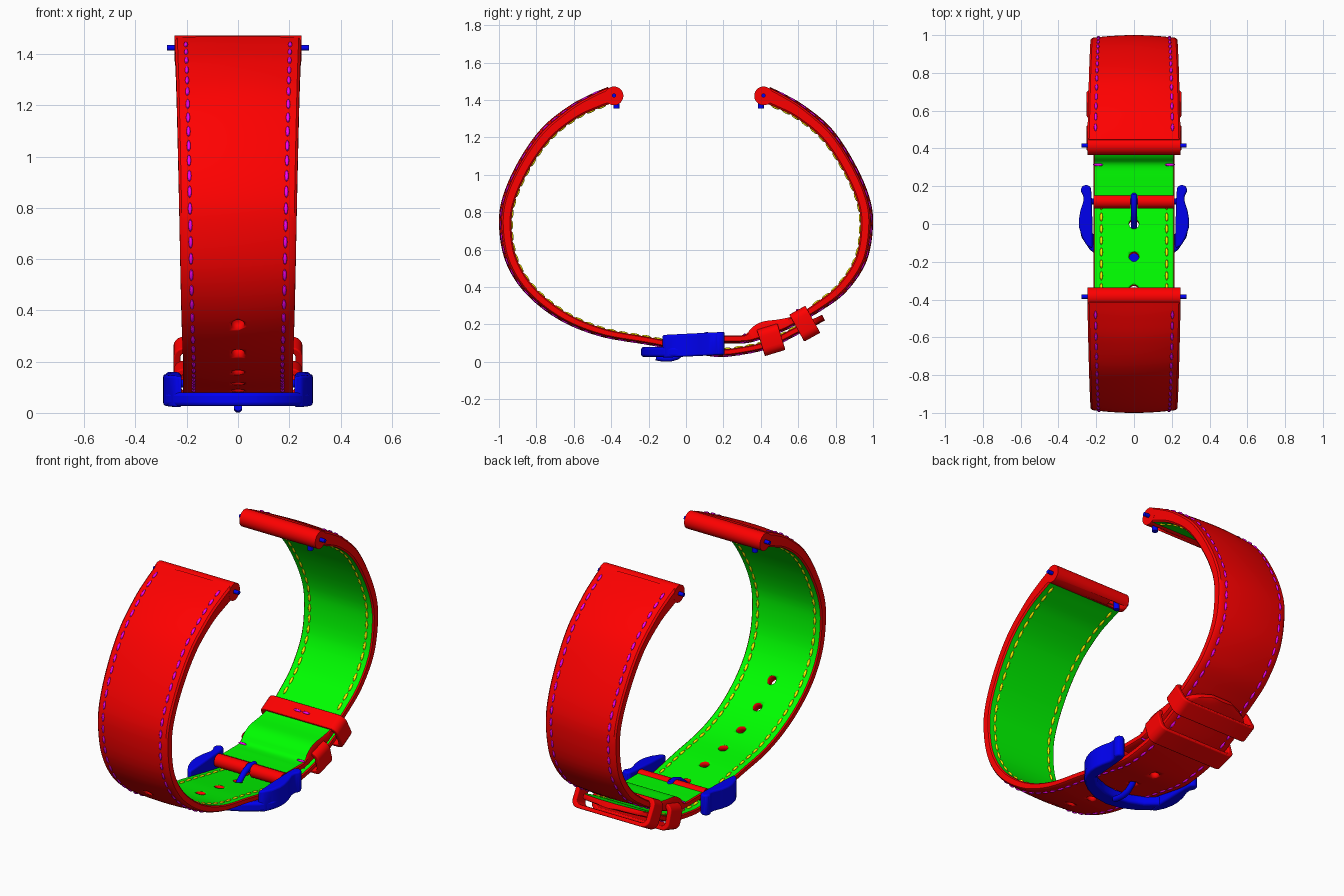
import bpy, bmesh, math
from mathutils import Matrix, Vector

if "Cube" in bpy.data.objects:
    bpy.data.objects.remove(bpy.data.objects["Cube"])


def material(name, rgb):
    m = bpy.data.materials.new(name)
    m.diffuse_color = (*rgb, 1)
    m.use_nodes = True
    m.node_tree.nodes["Principled BSDF"].inputs["Base Color"].default_value = m.diffuse_color
    return m


RED = material("leather", (1, 0, 0))
GREEN = material("lining", (0, 1, 0))
BLUE = material("metal", (0, 0, 0.9))
MAGENTA = material("outer_thread", (0.9, 0, 0.9))
YELLOW = material("inner_thread", (1, 0.9, 0))


def finish(bm, name, *mats, bevel=0):
    bmesh.ops.recalc_face_normals(bm, faces=bm.faces)
    me = bpy.data.meshes.new(name)
    bm.to_mesh(me)
    bm.free()
    ob = bpy.data.objects.new(name, me)
    bpy.context.collection.objects.link(ob)
    for m in mats:
        me.materials.append(m)
    if bevel:
        b = ob.modifiers.new("bevel", 'BEVEL')
        b.width, b.segments = bevel, 3
    bpy.ops.object.select_all(action='DESELECT')
    bpy.context.view_layer.objects.active = ob
    ob.select_set(True)
    bpy.ops.object.shade_smooth_by_angle(angle=math.radians(35))
    return ob


def cut(ob, cutter):
    b = ob.modifiers.new("cut", 'BOOLEAN')
    b.operation, b.solver, b.object = 'DIFFERENCE', 'EXACT', cutter
    cutter.hide_render = True
    bpy.context.view_layer.objects.active = ob
    bpy.ops.object.modifier_move_to_index(modifier="cut", index=0)
    bpy.ops.object.modifier_apply(modifier="cut")
    bpy.data.objects.remove(cutter)


def rod(bm, a, b, r, seg=24):
    a, b = Vector(a), Vector(b)
    rot = (b - a).to_track_quat('Z', 'Y').to_matrix().to_4x4()
    bmesh.ops.create_cone(bm, cap_ends=True, segments=seg, radius1=r, radius2=r,
                          depth=(b - a).length, matrix=Matrix.Translation((a + b) / 2) @ rot)


def loft(bm, rings, closed=False):
    vs = [[bm.verts.new(p) for p in ring] for ring in rings]
    n, faces = len(vs[0]), []
    for a, b in zip(vs, vs[1:] + vs[:1] if closed else vs[1:]):
        faces.append([bm.faces.new((a[i], a[(i + 1) % n], b[(i + 1) % n], b[i])) for i in range(n)])
    if not closed:
        bm.faces.new(vs[0])
        bm.faces.new(vs[-1])
    return faces


class Path:
    """Smooth curve in the side plane: y, z, outer and inner thickness."""
    def __init__(self, pts, sign, tip):
        P = [Vector(p) for p in pts]
        P = [2 * P[0] - P[1]] + P + [2 * P[-1] - P[-2]]
        self.q, self.sign, self.tip = [], sign, tip
        for a, b, c, d in zip(P, P[1:], P[2:], P[3:]):
            for k in range(16):
                t = k / 16
                self.q.append(0.5 * (2 * b + (c - a) * t + (2 * a - 5 * b + 4 * c - d) * t * t
                                     + (3 * b - a - 3 * c + d) * t ** 3))
        self.q.append(P[-2])
        self.s = [0]
        for a, b in zip(self.q, self.q[1:]):
            self.s.append(self.s[-1] + (b - a).to_2d().length)
        self.length = self.s[-1]

    def at(self, s):
        i = next((k for k in range(len(self.s) - 2) if self.s[k + 1] >= s), len(self.s) - 2)
        a, b = self.q[i], self.q[i + 1]
        p = a.lerp(b, (s - self.s[i]) / (self.s[i + 1] - self.s[i]))
        t = (b - a).to_2d().normalized()
        w = 0.247 - 0.032 * min(s / 1.6, 1)
        dome = 0.12 + 0.33 * min(s / 0.3, 1)
        return (Vector((0, p[0], p[1])), Vector((0, t[0], t[1])),
                Vector((0, t[1], -t[0])) * self.sign, w, p[2], p[3], dome)

    def s_at_y(self, y):
        return next(self.s[k] for k in range(len(self.q)) if self.q[k][1] < 0.6
                    and (self.q[k][0] - y) * self.sign >= 0)


def strap(name, path):
    us = [-1, -0.96, -0.85, -0.6, -0.35, -0.16, 0, 0.16, 0.35, 0.6, 0.85, 0.96, 1]
    rings, N = [], 130
    for k in range(N + 1):
        s = path.length * k / N
        p, t, n, w, to, ti, dome = path.at(s)
        if path.tip:
            e = max(0, 1 - (path.length - s) / 0.11)
            w *= max(0.3, math.sqrt(1 - e * e))
        prof = [(u * w, to * (1 - dome * u * u - (0.2 if abs(u) == 1 else 0))) for u in us]
        prof += [(w, -0.75 * ti)] + [(u * w, -ti) for u in (0.97, 0.35, 0.16, 0, -0.16, -0.35, -0.97)]
        prof += [(-w, -0.75 * ti)]
        rings.append([p + n * h + Vector((x, 0, 0)) for x, h in prof])
    bm = bmesh.new()
    for row in loft(bm, rings):
        for f in row[14:20]:
            f.material_index = 1
    return finish(bm, name, RED, GREEN)


def dash(bm, p, x_axis, y_axis, z_axis, half=0.025):
    m = Matrix((x_axis * 0.008, y_axis * half, z_axis * 0.007)).transposed().to_4x4()
    m.translation = p
    bmesh.ops.create_uvsphere(bm, u_segments=8, v_segments=6, radius=1, matrix=m)


def stitches(name, path, end, inner, mat):
    bm = bmesh.new()
    s = 0.07
    while s < end:
        p, t, n, w, to, ti, dome = path.at(s)
        x = w - 0.042
        h = -ti - 0.001 if inner else to * (1 - dome * (x / w) ** 2)
        for sx in (-1, 1):
            dash(bm, p + n * h + Vector((sx * x, 0, 0)), Vector((1, 0, 0)), t, n)
        s += 0.063
    finish(bm, name, mat)


long_path = Path([
    (-0.40, 1.424, .049, .04), (-0.48, 1.395, .045, .04), (-0.60, 1.335, .042, .036),
    (-0.74, 1.225, .04, .035), (-0.855, 1.07, .037, .034), (-0.94, 0.89, .036, .033),
    (-0.965, 0.74, .035, .032), (-0.935, 0.55, .033, .029), (-0.835, 0.385, .03, .027),
    (-0.66, 0.245, .027, .025), (-0.45, 0.158, .024, .022), (-0.2, 0.112, .022, .02),
    (0.02, 0.07, .021, .02), (0.16, 0.048, .021, .02), (0.28, 0.056, .021, .02),
    (0.44, 0.092, .021, .02), (0.6, 0.17, .021, .02), (0.735, 0.237, .018, .016)], 1, True)
short_path = Path([
    (0.43, 1.424, .049, .04), (0.50, 1.395, .045, .04), (0.61, 1.335, .042, .036),
    (0.745, 1.225, .04, .035), (0.855, 1.07, .037, .034), (0.94, 0.89, .036, .033),
    (0.965, 0.74, .035, .032), (0.935, 0.55, .033, .029), (0.835, 0.395, .03, .027),
    (0.71, 0.295, .025, .025), (0.60, 0.23, .022, .024), (0.52, 0.187, .022, .045),
    (0.43, 0.152, .022, .066), (0.37, 0.133, .022, .055), (0.32, 0.122, .022, .024),
    (0.24, 0.12, .022, .022), (0.15, 0.12, .02, .022)], -1, False)

# the two straps
long_strap = strap("long_strap", long_path)
strap("short_strap", short_path)

# adjustment holes
bm = bmesh.new()
s0 = long_path.s_at_y(-0.01)
for k in range(-1, 6):
    p, t, n, *_ = long_path.at(s0 - 0.176 * k)
    rod(bm, p - n * 0.05, p + n * 0.05, 0.026)
cut(long_strap, finish(bm, "hole_cutter", RED))

# stitching
end = short_path.s_at_y(0.68)
stitches("long_outer_stitches", long_path, long_path.length - 0.13, False, MAGENTA)
stitches("long_inner_stitches", long_path, long_path.length - 0.13, True, YELLOW)
stitches("short_outer_stitches", short_path, short_path.length - 0.1, False, MAGENTA)
stitches("short_inner_stitches", short_path, end, True, YELLOW)

# lug ends with spring bars and release levers
for label, y, sx in (("front", -0.385, -1), ("back", 0.415, 1)):
    inward = math.copysign(0.014, -y)
    bm = bmesh.new()
    rod(bm, (-0.247, y, 1.422), (0.247, y, 1.422), 0.05, 40)
    lug = finish(bm, label + "_lug", RED)
    bm = bmesh.new()
    bmesh.ops.create_cube(bm, size=1, matrix=Matrix.Translation((sx * 0.175, y + inward, 1.37))
                          @ Matrix.Diagonal((0.085, 0.036, 0.08, 1)))
    cut(lug, finish(bm, "slot_cutter", RED))
    bm = bmesh.new()
    rod(bm, (-0.277, y, 1.424), (0.277, y, 1.424), 0.011)
    rod(bm, (sx * 0.19, y + inward, 1.355), (sx * 0.19, y + inward, 1.42), 0.016)
    finish(bm, label + "_spring_bar", BLUE)

# folded strap end around the buckle bar, split for the tongue
bm = bmesh.new()
for sx in (-1, 1):
    rod(bm, (sx * 0.018, 0.12, 0.115), (sx * 0.215, 0.12, 0.115), 0.037, 32)
finish(bm, "bar_fold", RED)
bm = bmesh.new()
rod(bm, (-0.25, 0.12, 0.115), (0.25, 0.12, 0.115), 0.016)
finish(bm, "buckle_bar", BLUE)

# buckle arms and bow
arm = [(0.22, -.13), (0.25, -.115), (0.275, -.07), (0.29, -.02), (0.292, .02), (0.284, .07), (0.268, .12),
       (0.268, .15), (0.283, .175), (0.275, .2), (0.25, .209), (0.229, .195), (0.224, .15), (0.22, 0)]
bm = bmesh.new()
for sx in (-1, 1):
    loft(bm, [[(sx * x, y, z + 0.05 * y) for x, y in arm] for z in (0.028, 0.15)])
finish(bm, "buckle_arms", BLUE, bevel=0.01)
half = [(0.288, -.02), (0.278, -.07), (0.235, -.135), (0.17, -.185), (0.09, -.225)]
inside = [(0.22, -.05), (0.16, -.105), (0.08, -.138)]
outer = half + [(0, -.24)] + [(-x, y) for x, y in reversed(half)]
inner = [(-x, y) for x, y in inside] + [(0, -.148)] + list(reversed(inside))
bm = bmesh.new()
loft(bm, [[(x, y, z) for x, y in outer + inner] for z in (0.026, 0.08)])
finish(bm, "buckle_bow", BLUE, bevel=0.014)

# tongue: wraps the bar and passes through a hole onto the bow
tongue = [(0.155, .1), (0.165, .12), (0.15, .138), (0.11, .143), (0.06, .125), (0.015, .09),
          (-0.02, .05), (-0.05, .027), (-0.085, .017), (-0.12, .017), (-0.16, .024)]
bm = bmesh.new()
rings = []
for i, (y, z) in enumerate(tongue):
    a, b = tongue[max(i - 1, 0)], tongue[min(i + 1, len(tongue) - 1)]
    t = Vector((b[0] - a[0], b[1] - a[1])).normalized()
    n = Vector((0, t[1], -t[0]))
    rings.append([Vector((0, y, z)) + (Vector((math.cos(c), 0, 0)) + n * math.sin(c)) * 0.0165
                  for c in (math.tau * k / 16 for k in range(16))])
loft(bm, rings)
finish(bm, "buckle_tongue", BLUE)


def rounded_rect(hx, hz, r):
    return [(cx * (hx - r) + r * math.cos(a), cz * (hz - r) + r * math.sin(a))
            for q, (cx, cz) in enumerate(((1, 1), (-1, 1), (-1, -1), (1, -1)))
            for a in (math.pi / 2 * (q + k / 5) for k in range(6))]


# keeper loops
for name, y, z, length, height, tilt in (("fixed_keeper", .455, .118, .115, .148, 17),
                                         ("free_keeper", .635, .204, .098, .165, 29)):
    m = Matrix.Translation((0, y, z)) @ Matrix.Rotation(math.radians(tilt), 4, 'X')
    out = rounded_rect(0.252, height / 2, 0.042)
    inn = rounded_rect(0.225, height / 2 - 0.022, 0.025)
    h = length / 2
    bm = bmesh.new()
    loft(bm, [[m @ Vector((x, d, v)) for x, v in ring]
              for ring, d in ((out, -h), (out, h), (inn, h), (inn, -h))], closed=True)
    finish(bm, name, RED, bevel=0.006)

# cross stitches on the free keeper and the strap fold
bm = bmesh.new()
X, T, N = Vector((1, 0, 0)), m.col[1].to_3d(), m.col[2].to_3d()
for x in (-0.028, 0.028):
    dash(bm, m @ Vector((x, 0, height / 2)), T, X, N)
p, t, n, w, to, ti, dome = short_path.at(short_path.s_at_y(0.318))
for x in (-0.19, 0.19):
    dash(bm, p - n * ti + X * x, t, X, n, 0.027)
    dash(bm, p + n * to * 0.6 + X * x, t, X, n, 0.027)
finish(bm, "cross_stitches", MAGENTA)
